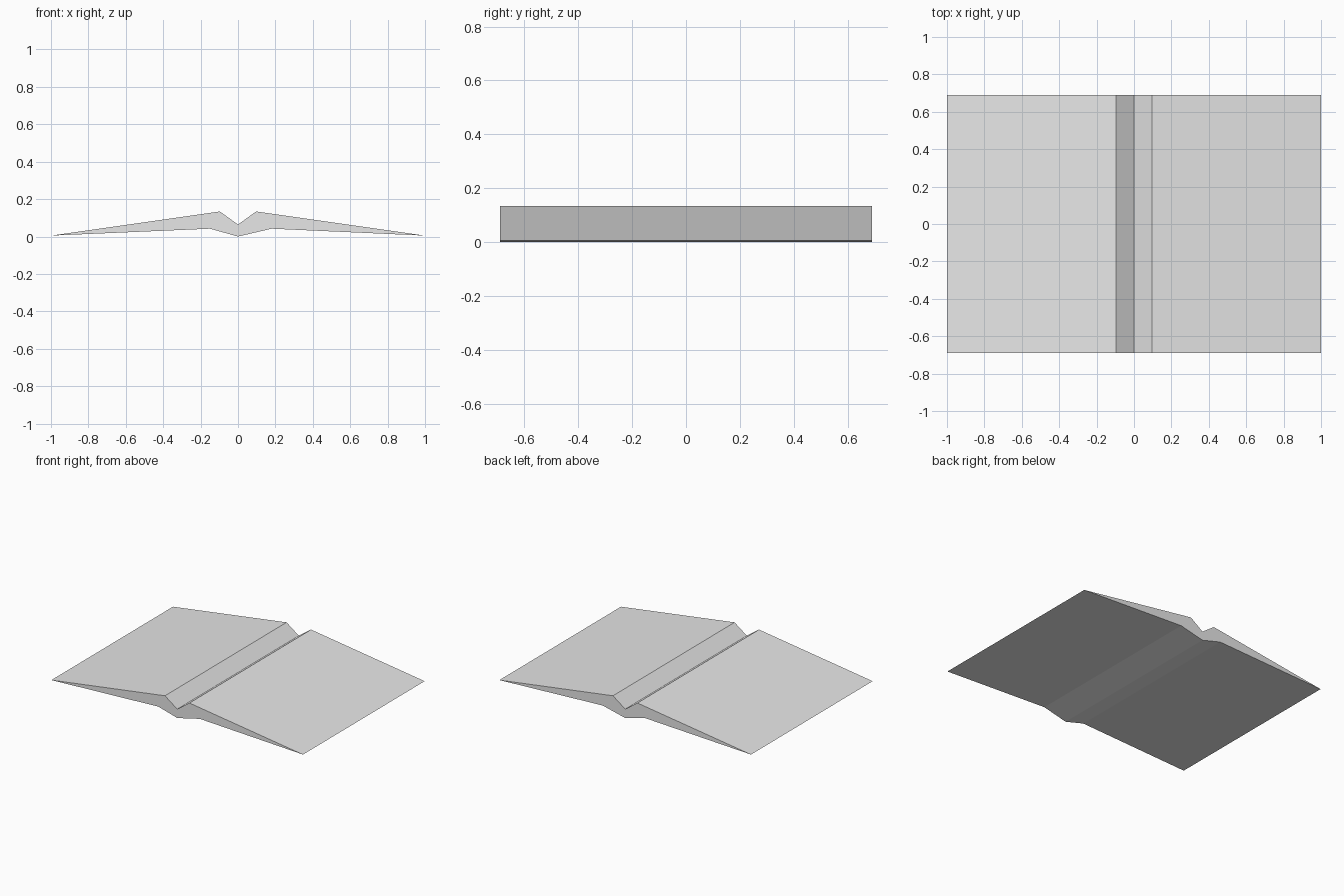
import bpy
import bmesh

cube = bpy.data.objects.get("Cube")
if cube:
    bpy.data.objects.remove(cube)

# Plain grey surface
grey = bpy.data.materials.new("light_grey")
grey.use_nodes = True
colour = (0.8, 0.8, 0.8, 1)
grey.diffuse_color = colour
grey.node_tree.nodes["Principled BSDF"].inputs["Base Color"].default_value = colour

# Cross-section of the open book: top from left to right, then the underside
HALF_DEPTH = 0.69
profile = [
    (1, 0.005), (0.097, 0.134), (0, 0.064), (-0.097, 0.134), (-1, 0.005),
    (-0.15, 0.042), (0, 0), (0.18, 0.042),
]

# Extrude the section from front to back
bm = bmesh.new()
section = bm.faces.new([bm.verts.new((x, -HALF_DEPTH, z)) for x, z in profile])
extruded = bmesh.ops.extrude_face_region(bm, geom=[section], use_keep_orig=True)
back = [v for v in extruded["geom"] if isinstance(v, bmesh.types.BMVert)]
bmesh.ops.translate(bm, verts=back, vec=(0, 2 * HALF_DEPTH, 0))
bmesh.ops.recalc_face_normals(bm, faces=bm.faces)

mesh = bpy.data.meshes.new("open_book")
bm.to_mesh(mesh)
bm.free()
mesh.materials.append(grey)
book = bpy.data.objects.new("open_book", mesh)
bpy.context.collection.objects.link(book)
